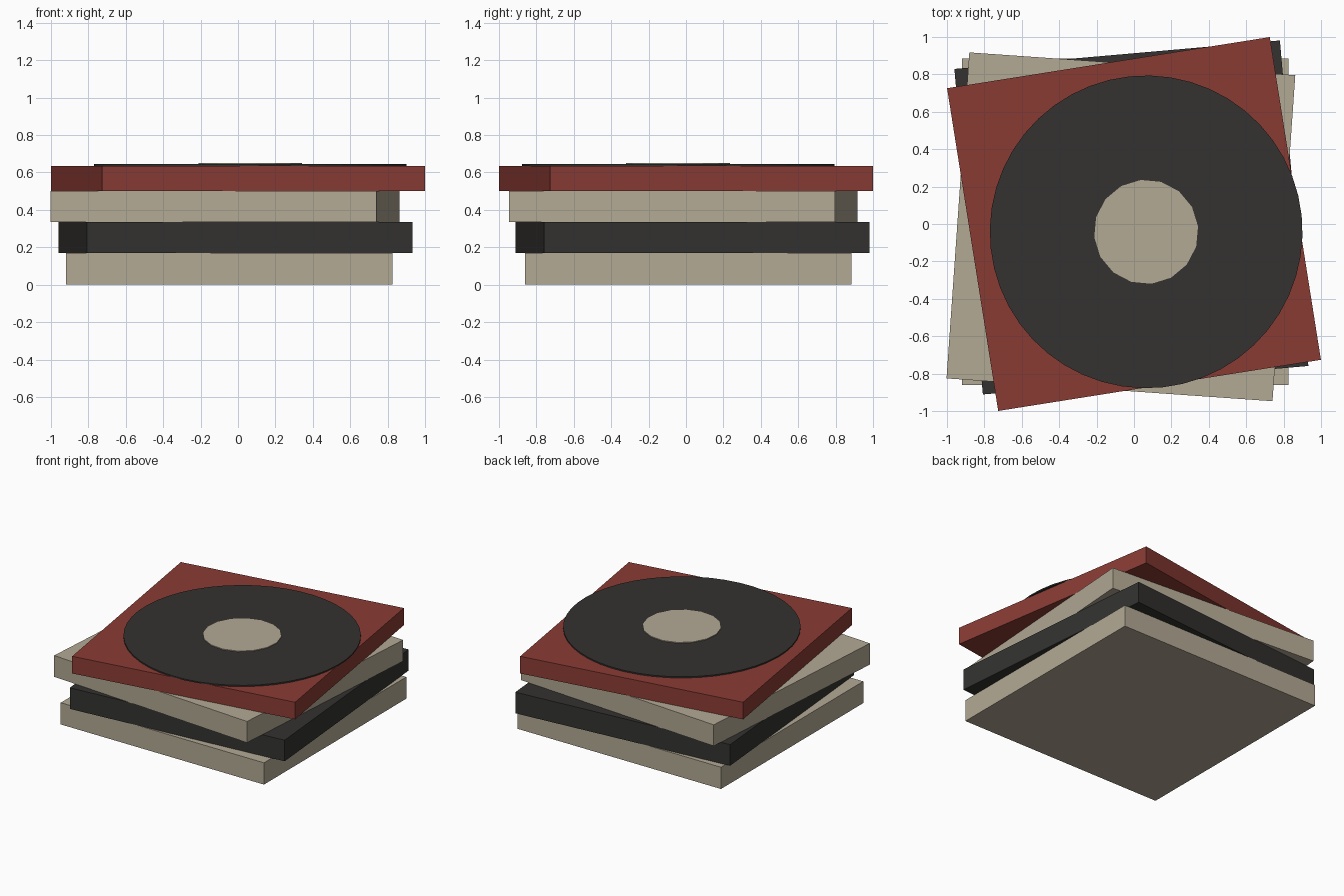
import bpy
from math import radians

if "Cube" in bpy.data.objects:
    bpy.data.objects.remove(bpy.data.objects["Cube"])


def material(name, rgb):
    m = bpy.data.materials.new(name)
    m.diffuse_color = (*rgb, 1)
    m.use_nodes = True
    m.node_tree.nodes["Principled BSDF"].inputs["Base Color"].default_value = m.diffuse_color
    return m


beige = material("beige", (0.45, 0.40, 0.30))
dark = material("charcoal", (0.033, 0.032, 0.030))
red = material("red", (0.255, 0.044, 0.034))
SIDE = 1.747


def finish(name, mat):
    ob = bpy.context.object
    ob.name = name
    ob.data.materials.append(mat)


def slab(name, x, y, z0, z1, angle, mat):
    bpy.ops.mesh.primitive_cube_add(size=1, location=(x, y, (z0 + z1) / 2),
                                    rotation=(0, 0, radians(angle)),
                                    scale=(SIDE, SIDE, z1 - z0))
    finish(name, mat)


def disc(name, r, sides, z0, z1, angle, mat):
    bpy.ops.mesh.primitive_cylinder_add(vertices=sides, radius=r, depth=z1 - z0,
                                        location=(0.065, -0.042, (z0 + z1) / 2),
                                        rotation=(0, 0, radians(angle)))
    finish(name, mat)


# Stack of twisted square sleeves
slab("bottom_sleeve", -0.047, 0.012, 0, 0.169, 0, beige)
slab("second_sleeve", -0.014, 0.035, 0.17, 0.334, 5, dark)
slab("third_sleeve", -0.070, -0.015, 0.335, 0.5, -4, beige)
slab("top_sleeve", 0, 0, 0.501, 0.634, 9, red)

# Record lying on top with its round label
disc("record", 0.836, 48, 0.634, 0.644, 6, dark)
disc("record_label", 0.279, 16, 0.644, 0.65, 6, beige)
